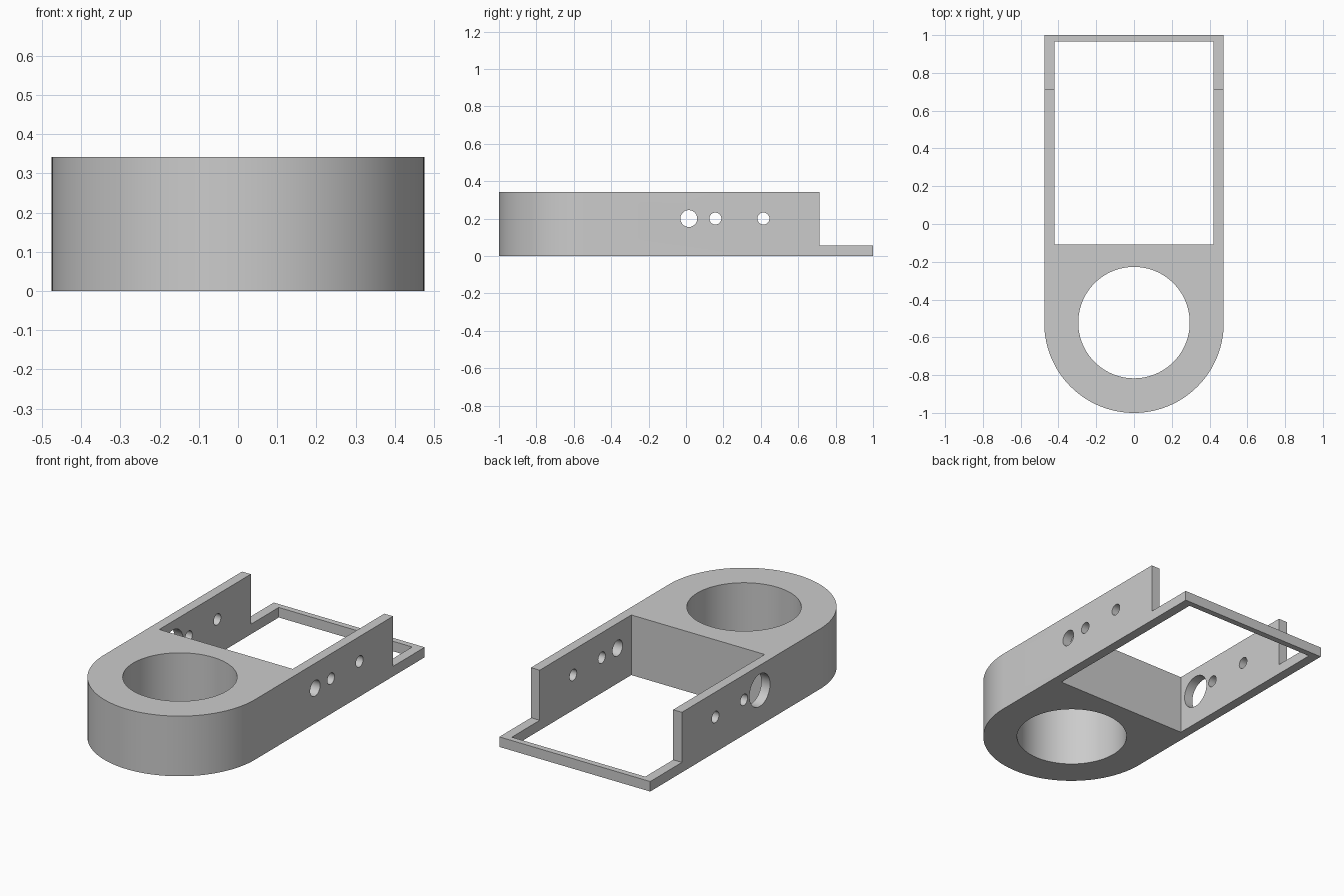
import bpy, bmesh, math

if "Cube" in bpy.data.objects:
    bpy.data.objects.remove(bpy.data.objects["Cube"])

HALF_W, HEIGHT = 0.475, 0.342
RING_Y = -0.525

grey = bpy.data.materials.new("plain grey")
grey.diffuse_color = (0.6, 0.6, 0.6, 1)
grey.use_nodes = True
grey.node_tree.nodes["Principled BSDF"].inputs["Base Color"].default_value = grey.diffuse_color


def make_object(name, bm):
    bmesh.ops.recalc_face_normals(bm, faces=bm.faces)
    mesh = bpy.data.meshes.new(name)
    bm.to_mesh(mesh)
    bm.free()
    mesh.materials.append(grey)
    obj = bpy.data.objects.new(name, mesh)
    bpy.context.collection.objects.link(obj)
    return obj


def prism(name, outline, z0, z1):
    """Extrude a flat outline from z0 to z1."""
    bm = bmesh.new()
    face = bm.faces.new([bm.verts.new((x, y, z0)) for x, y in outline])
    top = bmesh.ops.extrude_face_region(bm, geom=[face])["geom"]
    verts = [v for v in top if isinstance(v, bmesh.types.BMVert)]
    bmesh.ops.translate(bm, verts=verts, vec=(0, 0, z1 - z0))
    return make_object(name, bm)


def box(name, x0, x1, y0, y1, z0, z1):
    return prism(name, [(x0, y0), (x1, y0), (x1, y1), (x0, y1)], z0, z1)


def arc(cx, cy, r, start, end, n):
    angles = [start + (end - start) * i / n for i in range(n + 1)]
    return [(cx + r * math.cos(a), cy + r * math.sin(a)) for a in angles]


def side_drill(name, x, y, r):
    """Cylinder along x that pierces one side wall."""
    drill = prism(name, arc(0, 0, r, 0, 2 * math.pi, 48)[:-1], -0.1, 0.1)
    drill.rotation_euler = (0, math.pi / 2, 0)
    drill.location = (x, y, 0.2)
    return drill


# Body: straight sides with a half-round front
outline = arc(0, RING_Y, HALF_W, math.pi, 2 * math.pi, 64)
outline += [(HALF_W, 1.0), (-HALF_W, 1.0)]
body = prism("bracket_body", outline, 0, HEIGHT)

# Cutters: ring bore, open bay, lowered rear frame, side holes
cutters = [
    prism("bore_cutter", arc(0, -0.522, 0.295, 0, 2 * math.pi, 96)[:-1], -0.1, 0.5),
    box("bay_cutter", -0.42, 0.42, -0.108, 0.966, -0.1, 0.5),
    box("rear_step_cutter", -0.6, 0.6, 0.715, 1.2, 0.057, 0.5),
    side_drill("left_large_hole_cutter", -0.45, 0.015, 0.092),
    side_drill("right_medium_hole_cutter", 0.45, 0.015, 0.045),
]
for x in (-0.45, 0.45):
    for y in (0.157, 0.414):
        cutters.append(side_drill("small_hole_cutter", x, y, 0.032))

bpy.context.view_layer.objects.active = body
body.select_set(True)
for cutter in cutters:
    cut = body.modifiers.new(cutter.name, "BOOLEAN")
    cut.operation = "DIFFERENCE"
    cut.solver = "EXACT"
    cut.object = cutter
    bpy.ops.object.modifier_apply(modifier=cut.name)
for cutter in cutters:
    bpy.data.objects.remove(cutter, do_unlink=True)

# Smooth the curved walls, keep corners crisp
bpy.ops.object.shade_smooth_by_angle(angle=math.radians(30))
